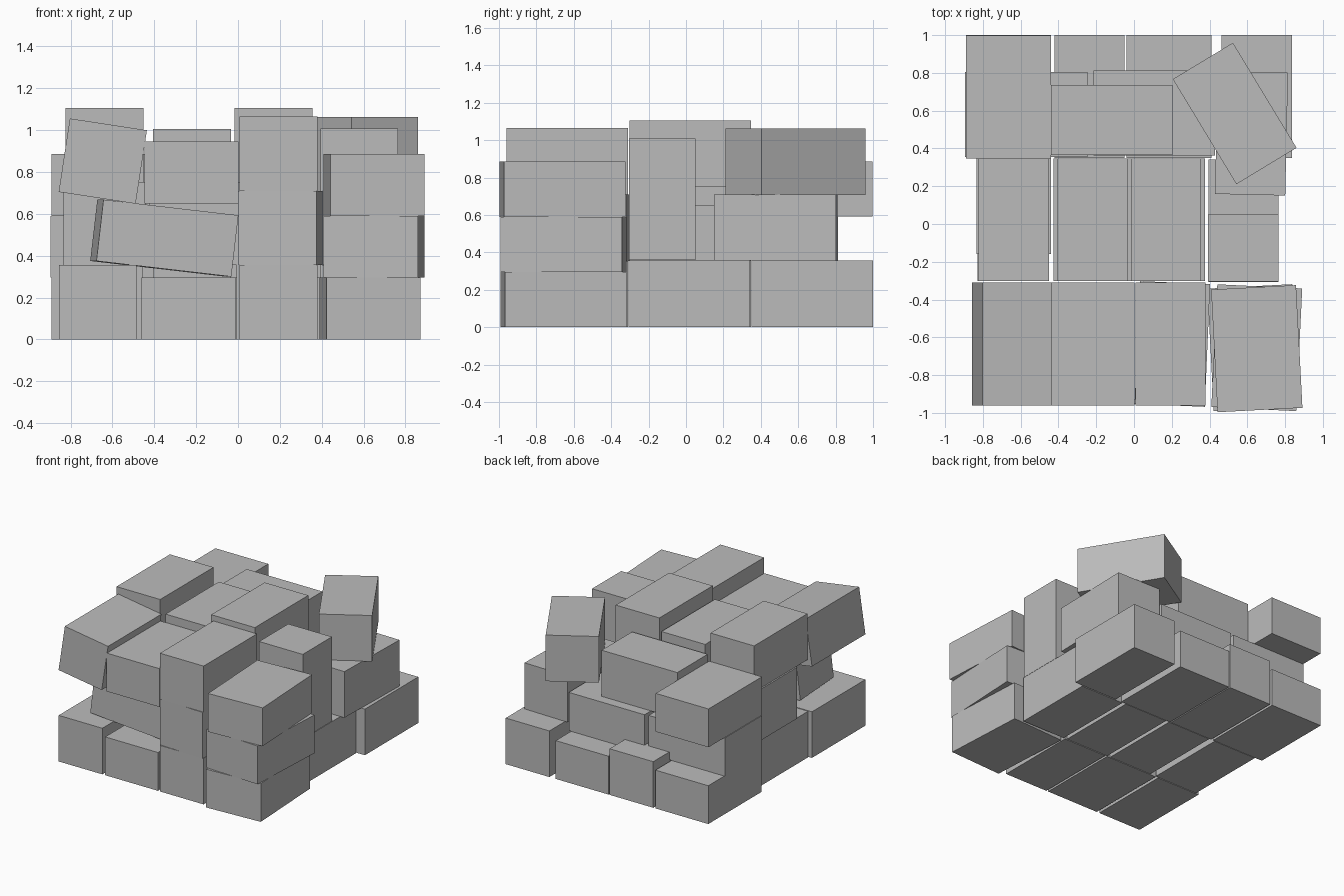
import bpy
from math import radians

cube = bpy.data.objects.get("Cube")
if cube:
    bpy.data.objects.remove(cube, do_unlink=True)

grey = bpy.data.materials.new("carton_grey")
grey.use_nodes = True
grey.diffuse_color = (0.5, 0.5, 0.5, 1)
grey.node_tree.nodes["Principled BSDF"].inputs["Base Color"].default_value = (0.5, 0.5, 0.5, 1)

# Carton sizes: wide and flat, narrow and tall, nearly cubic
WIDE = (0.45, 0.65, 0.295)
TALL = (0.372, 0.65, 0.355)
CUBIC = (0.395, 0.505, 0.395)


def carton(name, size, centre, turn=0, tilt=0):
    """Box by its centre, tilted about y and then turned about z (degrees)."""
    bpy.ops.mesh.primitive_cube_add(size=1, location=centre)
    ob = bpy.context.object
    ob.name = name
    ob.scale = size
    ob.rotation_euler = (0, radians(tilt), radians(turn))
    ob.data.materials.append(grey)
    return ob


def stack(name, x, y, base, layers):
    """Pile of cartons; each layer is (size, x shift, y shift, turn)."""
    for i, (size, dx, dy, turn) in enumerate(layers):
        carton(f"{name}_{i + 1}", size, (x + dx, y + dy, base + size[2] / 2), turn)
        base += size[2]


FRONT, MID, BACK = -0.635, 0.022, 0.675

# Front row
carton("front_right_base", TALL, (-0.67, FRONT, 0.178))
carton("front_right_tilted", TALL, (-0.646, FRONT, 0.852), tilt=8.7)
carton("front_cross_tilted", (0.65, 0.45, 0.295), (-0.352, -0.585, 0.484), 3.8, 6.6)
carton("front_inner_base", WIDE, (-0.235, FRONT, 0.148))
carton("front_inner_top", WIDE, (-0.222, FRONT, 0.797))
stack("front_centre", 0.193, FRONT, 0,
      [(TALL, 0, 0, 0), (TALL, 0.01, 0, -2.5), (TALL, 0, 0, 0)])
stack("front_left", 0.64, -0.655, 0,
      [(WIDE, -0.01, 0, 3), (WIDE, 0.01, 0, -2.8), (WIDE, 0.01, -0.005, 3)])

# Middle row
stack("middle_right", -0.637, MID, 0,
      [(TALL, -0.005, 0, 0), (CUBIC, 0, 0.073, 0), (TALL, 0, 0, 0)])
stack("middle_inner", -0.22, MID, 0,
      [(TALL, 0, 0, 0), (WIDE, 0.02, 0, 0), (TALL, 0, 0, 0)])
stack("middle_centre", 0.17, MID, 0, [(TALL, 0.01, 0, 0), (WIDE, -0.02, 0, 0)])
carton("middle_centre_top", TALL, (0.17, MID, 0.927))
carton("middle_left_base", TALL, (0.58, 0.017, 0.178))
carton("middle_left_upright", (0.372, 0.355, 0.65), (0.579, -0.127, 0.683))

# Back row
carton("back_right_base", WIDE, (-0.665, BACK, 0.148))
carton("back_inner_base", TALL, (-0.235, BACK, 0.178))
carton("back_centre_base", WIDE, (0.185, BACK, 0.148))
carton("back_left_base", TALL, (0.65, BACK, 0.178))
carton("back_cross_right", (0.65, 0.45, 0.295), (-0.57, 0.58, 0.443))
carton("back_cross_left", (0.645, 0.45, 0.295), (0.107, 0.588, 0.443))
carton("back_right_top", WIDE, (-0.665, 0.672, 0.738))
carton("back_cross_top", (0.645, 0.37, 0.355), (-0.118, 0.55, 0.768))
carton("back_left_middle", TALL, (0.622, 0.48, 0.533), -1.3)
carton("back_left_turned", TALL, (0.533, 0.585, 0.885), 31.2)
